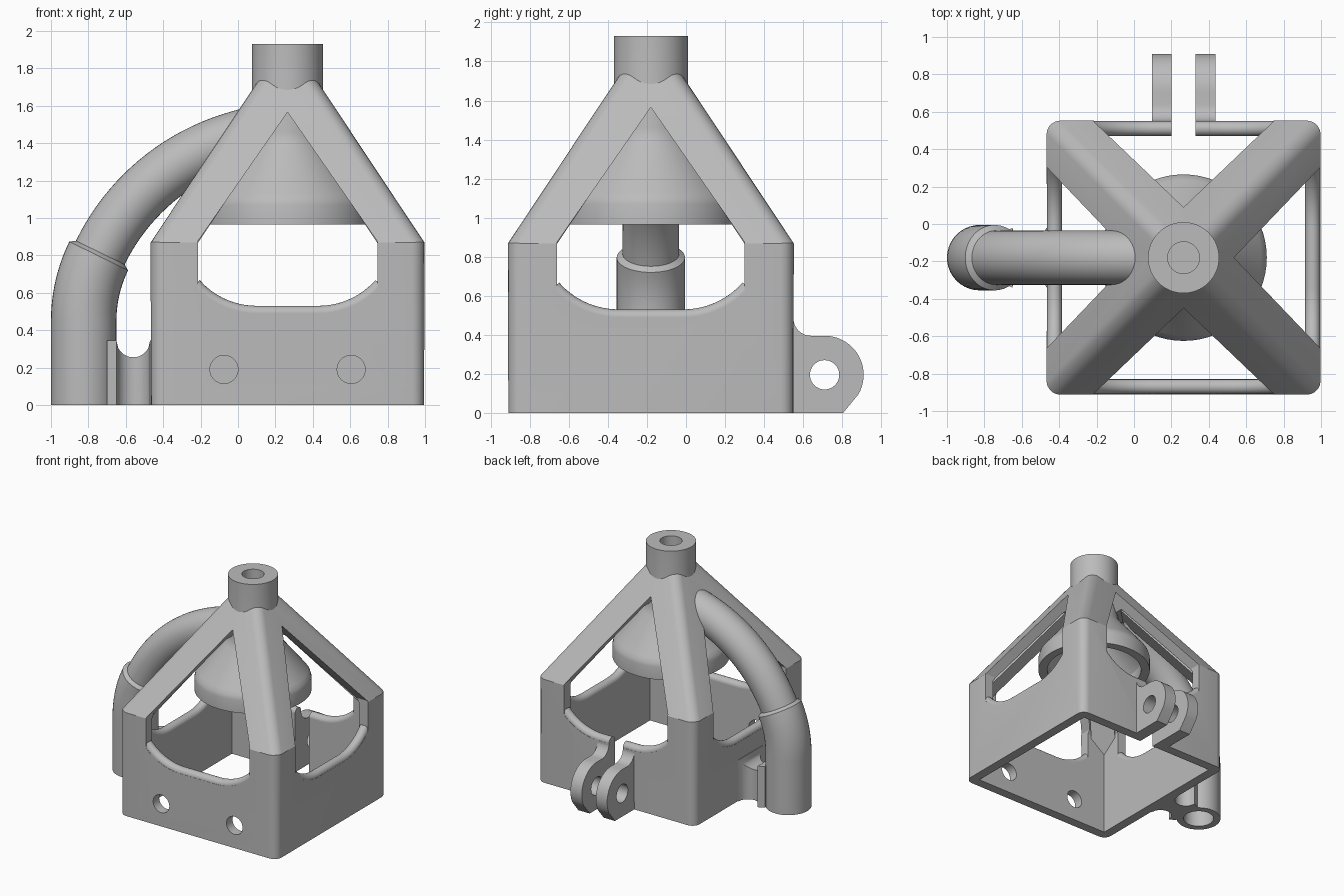
import bpy, bmesh
from math import sin, cos, pi, sqrt, radians
from mathutils import Vector

cube = bpy.data.objects.get("Cube")
if cube:
    bpy.data.objects.remove(cube)

grey = bpy.data.materials.new("plain_grey")
grey.use_nodes = True
grey.diffuse_color = (0.5, 0.5, 0.5, 1)
grey.node_tree.nodes["Principled BSDF"].inputs["Base Color"].default_value = (0.5, 0.5, 0.5, 1)

CENTRE = (0.265, -0.18, 0)   # axis of the frame; parts are built around it
HALF, WALL, EAVE, PITCH = 0.73, 0.08, 0.875, 1.5


def finish(name, bm):
    bmesh.ops.recalc_face_normals(bm, faces=bm.faces)
    mesh = bpy.data.meshes.new(name)
    bm.to_mesh(mesh)
    bm.free()
    mesh.materials.append(grey)
    ob = bpy.data.objects.new(name, mesh)
    ob.location = CENTRE
    bpy.context.collection.objects.link(ob)
    return ob


def skin(name, rings, closed=False, bevel=0):
    """Join equal rings of points; cap the ends or close into a loop."""
    bm = bmesh.new()
    loops = [[bm.verts.new(p) for p in ring] for ring in rings]
    n = len(loops[0])
    pairs = list(zip(loops, loops[1:])) + ([(loops[-1], loops[0])] if closed else [])
    for a, b in pairs:
        for i in range(n):
            j = (i + 1) % n
            bm.faces.new((a[i], a[j], b[j], b[i]))
    if not closed:
        bm.faces.new(loops[0])
        bm.faces.new(loops[-1])
    if bevel:
        rails = [e for e in bm.edges if abs(e.verts[0].co.z - e.verts[1].co.z) > 0.1]
        bmesh.ops.bevel(bm, geom=rails, offset=bevel, segments=5, profile=0.5, affect='EDGES')
    return finish(name, bm)


def prism(name, pts, lo, hi, place):
    return skin(name, [[place(u, v, w) for u, v in pts] for w in (lo, hi)])


def circle(u, v, r, n=40):
    return [(u + r * cos(2 * pi * i / n), v + r * sin(2 * pi * i / n)) for i in range(n)]


def square(h, z):
    return [(-h, -h, z), (h, -h, z), (h, h, z), (-h, h, z)]


def sweep(name, stations, side, closed=False, n=40):
    """Circular rings at (point, tangent, radius) stations."""
    side = Vector(side)
    rings = []
    for p, t, r in stations:
        v = Vector(t).normalized().cross(side)
        rings.append([Vector(p) + side * c + v * s for c, s in circle(0, 0, r, n)])
    return skin(name, rings, closed)


def cut(ob, cutters):
    bpy.context.view_layer.objects.active = ob
    for c in cutters:
        mod = ob.modifiers.new("cut", 'BOOLEAN')
        mod.operation, mod.solver, mod.object = 'DIFFERENCE', 'EXACT', c
        bpy.ops.object.modifier_apply(modifier=mod.name)
        bpy.data.objects.remove(c)


def along_y(u, v, w): return (u, w, v)
def along_x(u, v, w): return (w, u, v)


# Shape of the curved sill in each wall
OPEN, FLAT, SILL, ARC = 0.48, 0.165, 0.53, 0.447


def sill(x):
    d = max(abs(x) - FLAT, 0)
    return SILL + ARC - sqrt(ARC * ARC - d * d)


# Hollow frame: square walls under a pyramid, with an open window on each side
top = 1.78
frame = skin("frame", [square(HALF, 0), square(HALF, EAVE),
                       square(HALF - (top - EAVE) / PITCH, top)], bevel=0.065)
inner = HALF - WALL
cavity = skin("cavity_cutter", [square(inner, -0.2), square(inner, 0.84),
                                square(inner - (1.45 - 0.84) / PITCH, 1.45)])
xs = [-OPEN + 2 * OPEN * i / 32 for i in range(33)]
window = [(x, sill(x) - 0.04) for x in xs] + [(OPEN, EAVE), (0, 1.565), (-OPEN, EAVE)]
cutters = [cavity, prism("window_cutter", window, -1, 1, along_y),
           prism("window_cutter", window, -1, 1, along_x)]
for x in (-0.34, 0.34):
    cutters.append(prism("hole_cutter", circle(x, 0.19, 0.075), -0.9, -0.5, along_y))
slot = [(-0.065, -0.1), (0.065, -0.1), (0.065, 0.6), (-0.065, 0.6)]
cutters.append(prism("slot_cutter", slot, 0.5, 0.9, along_y))
cut(frame, cutters)

# Rounded rims along the sills; the back one is split by the slot
def rim(name, lo, hi, place, side):
    pts = [lo + (hi - lo) * i / 30 for i in range(31)]
    stations = []
    for x in pts:
        rise = sill(x + 0.005) - sill(x - 0.005)
        stations.append((place(x, sill(x) - 0.04, 0), place(0.01, rise, 0), 0.04))
    ob = sweep(name, stations, side, n=20)
    return ob


mid = HALF - WALL / 2
for name, place, side, spans in (
        ("front_rim", lambda u, v, w: (u, w, v), (0, -mid, 0), [(-0.5, 0.5)]),
        ("back_rim", lambda u, v, w: (u, w, v), (0, mid, 0), [(-0.5, -0.065), (0.065, 0.5)]),
        ("left_rim", lambda u, v, w: (w, u, v), (mid, 0, 0), [(-0.5, 0.5)]),
        ("right_rim", lambda u, v, w: (w, u, v), (-mid, 0, 0), [(-0.5, 0.5)])):
    for lo, hi in spans:
        ob = rim(name, lo, hi, place, Vector(side).normalized())
        ob.location = Vector(CENTRE) + Vector(side)

# Solid core bars inside the four sloping legs
bar = [(0.93, 0.70), (0.93, 0.86), (0.1, 1.74), (0.1, 1.58)]
for sx in (-1, 1):
    for sy in (-1, 1):
        out = Vector((sx, sy, 0)).normalized()
        across = Vector((-sy, sx, 0)).normalized()
        prism("leg_core", bar, -0.095, 0.095,
              lambda r, z, w: out * r + across * w + Vector((0, 0, z)))

# Bell with its neck and through bore, turned as one piece
profile = [(0.445, 0.965), (0.445, 1.07), (0.437, 1.1), (0.415, 1.13), (0.22, 1.37),
           (0.197, 1.41), (0.19, 1.46), (0.19, 1.93), (0.085, 1.93), (0.085, 1.39),
           (0.345, 1.11), (0.375, 1.06), (0.375, 0.965)]
skin("bell_and_neck", [[(x, y, z) for x, y in circle(0, 0, r, 64)] for r, z in profile], closed=True)

# Side pipe: wide lower sleeve, narrower upper bend, hollow throughout
def arc(p, a0, a1, radius, n):
    """Points and tangents bending from angle a0 to a1, measured off vertical."""
    res = []
    for i in range(n + 1):
        a = radians(a0 + (a1 - a0) * i / n)
        res.append((Vector((p[0] + radius * (cos(radians(a0)) - cos(a)), 0,
                            p[2] + radius * (sin(a) - sin(radians(a0))))),
                    Vector((sin(a), 0, cos(a)))))
    return res


foot = Vector((-1.09, 0, 0))
lower = [(foot, Vector((0, 0, 1)))] + arc(foot + Vector((0, 0, 0.45)), 0, 26, 0.79, 10)
joint, lean = lower[-1]
upper = arc(joint + lean * 0.02, 26, 74, 1.17, 20)
upper.append((upper[-1][0] + upper[-1][1] * 0.06, upper[-1][1]))
outer = [(p, t, 0.175) for p, t in lower] + [(p, t, 0.145) for p, t in upper]
bore = [(p, t, 0.12) for p, t in lower + upper]
sweep("side_pipe", outer + bore[::-1], (0, 1, 0), closed=True)

# Waisted web joining the pipe to the wall
rings = []
for i in range(21):
    u = -1 + 2 * i / 20
    bulge = 1 - sqrt(1 - u * u)
    x, w, z = -0.825 + 0.09 * u, 0.07 + 0.09 * bulge, 0.255 + 0.09 * bulge
    rings.append([(x, -w, 0), (x, w, 0), (x, w, z), (x, -w, z)])
for end, x in ((0, -0.965), (-1, -0.7)):
    extra = [(x, y * 0.85, z) for _, y, z in rings[end]]
    rings.insert(0, extra) if end == 0 else rings.append(extra)
skin("pipe_web", rings)

# Pair of hinge tabs on the back wall
hy, hz, hr = 0.89, 0.195, 0.2
tab = [(0.66, 0), (0.985, 0)]
tab += [(hy + hr * cos(radians(a)), hz + hr * sin(radians(a))) for a in range(-30, 91, 6)]
tab += [(0.82 - 0.09 * sin(radians(a)), 0.485 - 0.09 * cos(radians(a))) for a in range(0, 91, 10)]
tab += [(0.66, 0.485)]
for name, lo, hi in (("right_hinge_tab", -0.17, -0.065), ("left_hinge_tab", 0.065, 0.17)):
    ob = prism(name, tab, lo, hi, along_x)
    cut(ob, [prism("pin_cutter", circle(hy, hz, 0.075), lo - 0.1, hi + 0.1, along_x)])

# Smooth shading with crisp edges
bpy.ops.object.select_all(action='DESELECT')
for ob in bpy.context.collection.objects:
    if ob.type == 'MESH' and grey.name in ob.data.materials:
        ob.select_set(True)
        bpy.context.view_layer.objects.active = ob
bpy.ops.object.shade_smooth_by_angle(angle=radians(30))
